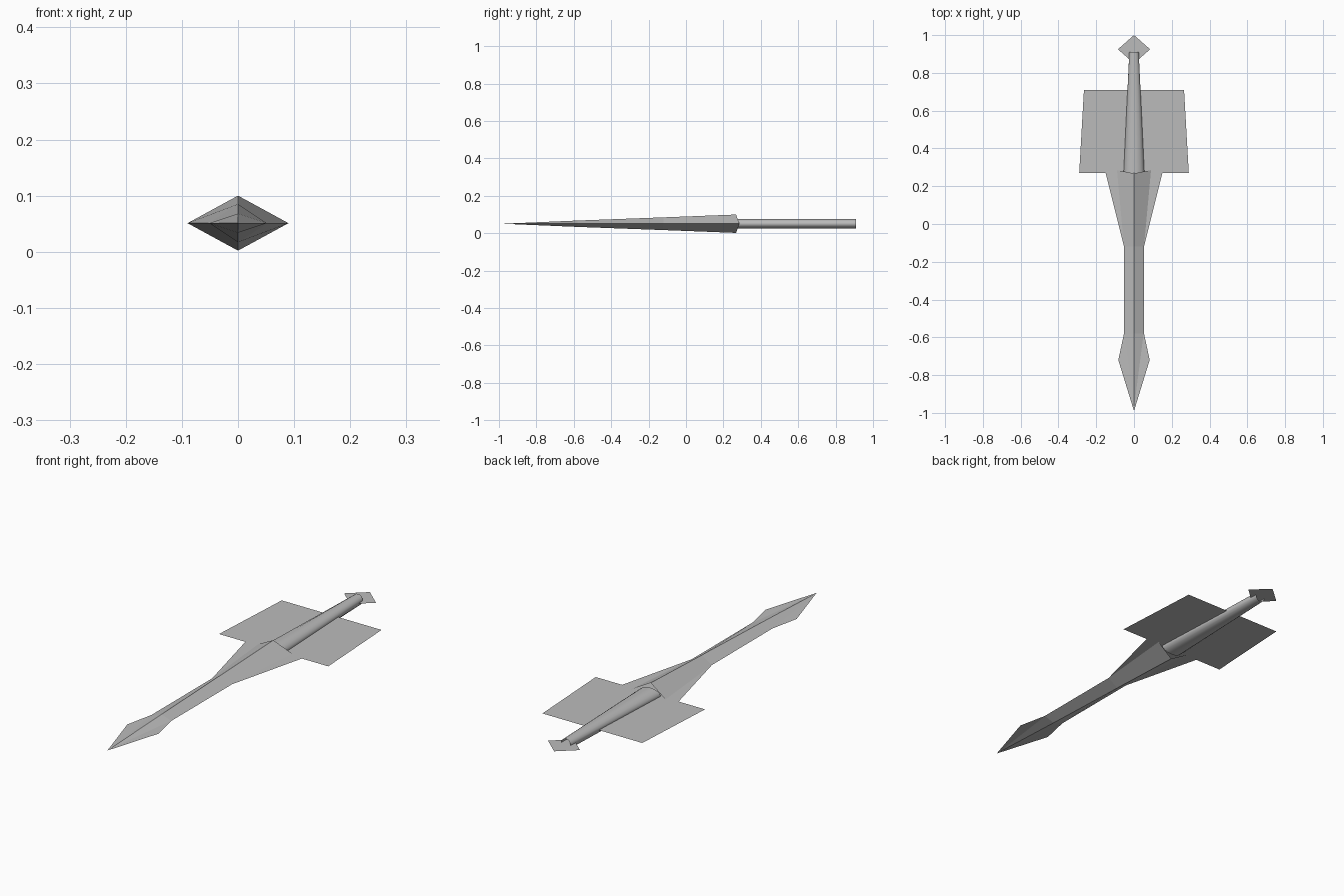
import bpy, math

cube = bpy.data.objects.get("Cube")
if cube:
    bpy.data.objects.remove(cube, do_unlink=True)

MID = 0.051  # height of the central plane

steel = bpy.data.materials.new("grey steel")
steel.use_nodes = True
GREY = (0.5, 0.5, 0.5, 1)
steel.diffuse_color = GREY
steel.node_tree.nodes["Principled BSDF"].inputs["Base Color"].default_value = GREY


def add_part(name, verts, faces):
    mesh = bpy.data.meshes.new(name)
    mesh.from_pydata(verts, [], faces)
    mesh.materials.append(steel)
    obj = bpy.data.objects.new(name, mesh)
    bpy.context.collection.objects.link(obj)
    return obj


def plate(name, profile):
    """Flat sheet from (half width, y) rows, mirrored across x."""
    verts, faces = [], []
    for w, y in profile:
        verts += [(-w, y, MID), (w, y, MID)]
    for i in range(len(profile) - 1):
        a = 2 * i
        face = [a, a + 1, a + 3, a + 2]
        if profile[i][0] == 0:
            face.remove(a + 1)
        if profile[i + 1][0] == 0:
            face.remove(a + 3)
        faces.append(face)
    return add_part(name, verts, faces)


def loft(name, rings):
    """Open tube through rings that have equal point counts."""
    n = len(rings[0])
    verts = [p for ring in rings for p in ring]
    faces = [(r * n + i, r * n + (i + 1) % n, (r + 1) * n + (i + 1) % n, (r + 1) * n + i)
             for r in range(len(rings) - 1) for i in range(n)]
    return add_part(name, verts, faces)


# Flat sheets: blade with spear-like head and flared base, guard, pommel
plate("blade_plate", [(0, -0.99), (0.083, -0.72), (0.053, -0.58), (0.053, -0.12), (0.15, 0.27)])
plate("guard_plate", [(0.29, 0.27), (0.265, 0.71)])
plate("pommel_plate", [(0, 0.85), (0.085, 0.925), (0, 1.0)])

# Diamond-section ridge running along the blade, open at the back
sections = [(0.0005, 0.0005, -0.97, -0.97), (0.051, 0.017, -0.58, -0.58),
            (0.053, 0.034, -0.12, -0.12), (0.09, 0.049, 0.285, 0.268)]
loft("blade_ridge", [[(w, ys, MID), (0, yr, MID + h), (-w, ys, MID), (0, yr, MID - h)]
                     for w, h, ys, yr in sections])

# Tapered handle with rounded section
SIDES = 16
handle = loft("handle", [[(w * math.cos(2 * math.pi * i / SIDES), y,
                           MID + 0.026 * math.sin(2 * math.pi * i / SIDES))
                          for i in range(SIDES)]
                         for w, y in [(0.055, 0.27), (0.025, 0.91)]])
for poly in handle.data.polygons:
    poly.use_smooth = True
